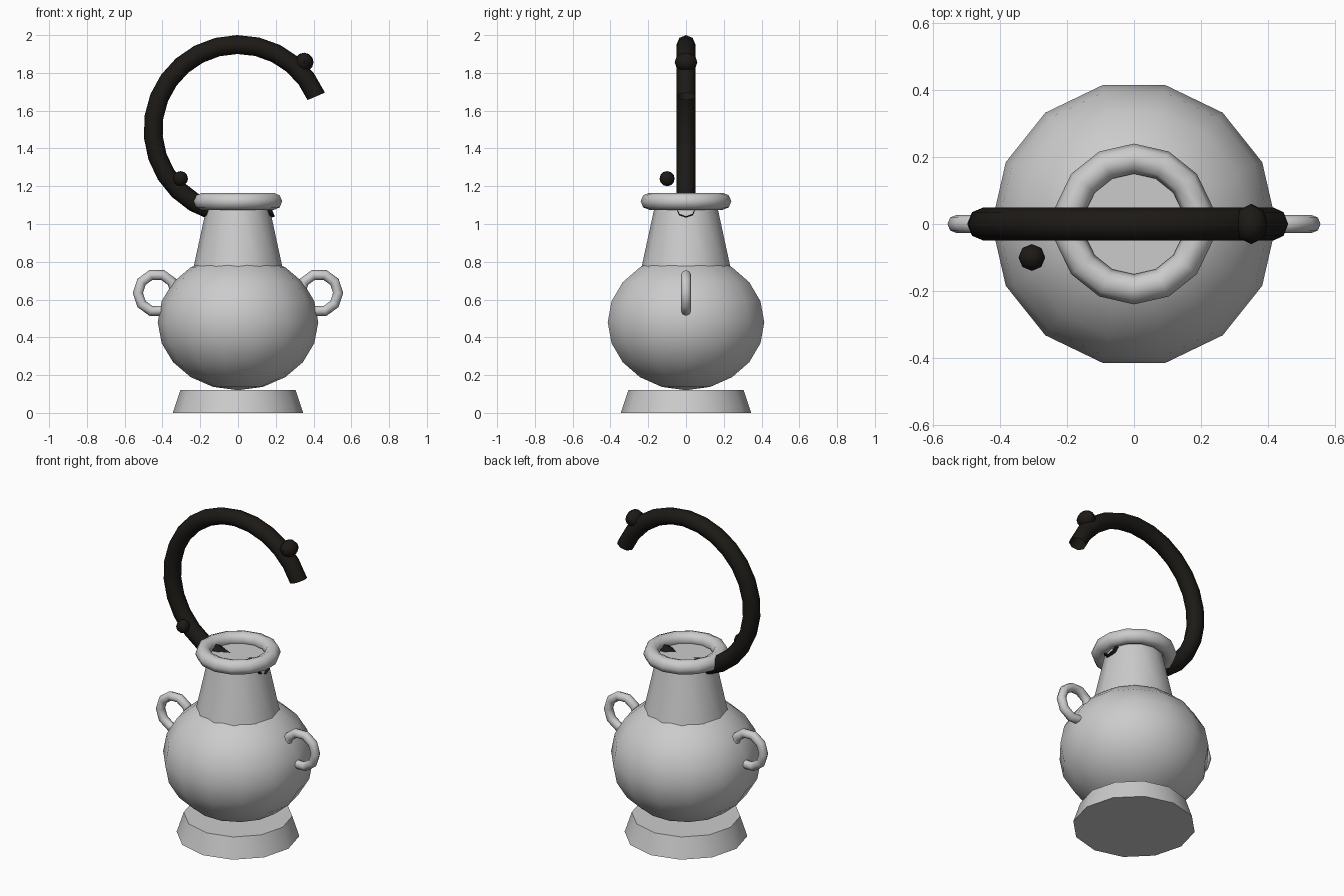
import bpy, bmesh
from math import radians, cos, sin, pi
from mathutils import Vector

if "Cube" in bpy.data.objects:
    bpy.data.objects.remove(bpy.data.objects["Cube"])

dark = bpy.data.materials.new("dark_metal")
dark.diffuse_color = (0.012, 0.010, 0.008, 1)
dark.use_nodes = True
dark.node_tree.nodes["Principled BSDF"].inputs["Base Color"].default_value = dark.diffuse_color


def finish(name, mat=None):
    ob = bpy.context.object
    ob.name = ob.data.name = name
    bpy.ops.object.shade_smooth_by_angle(angle=radians(50))
    if mat:
        ob.data.materials.append(mat)
    return ob


def frustum(name, r1, r2, z1, z2):
    bpy.ops.mesh.primitive_cone_add(vertices=12, radius1=r1, radius2=r2,
                                    depth=z2 - z1, location=(0, 0, (z1 + z2) / 2))
    finish(name)


def ball(name, loc, scale, segs, rings, mat=None):
    # turned so that a vertex column lies on the x axis
    bpy.ops.mesh.primitive_uv_sphere_add(segments=segs, ring_count=rings, radius=1)
    ob = bpy.context.object
    for v in ob.data.vertices:
        x, y, z = v.co
        v.co = (-y * scale[0], x * scale[1], z * scale[2])
    ob.location = loc
    finish(name, mat)


def ring(name, loc, rot, major, minor, segs):
    bpy.ops.mesh.primitive_torus_add(location=loc, rotation=rot, major_radius=major,
                                     minor_radius=minor, major_segments=segs, minor_segments=8)
    finish(name)


# Vessel: foot, belly, neck and rolled rim
frustum("base", 0.345, 0.305, 0, 0.122)
ball("body", (0, 0, 0.48), (0.425, 0.425, 0.36), 14, 10)
frustum("neck", 0.24, 0.163, 0.75, 1.105)
ring("rim", (0, 0, 1.12), (0, 0, pi / 2), 0.195, 0.045, 14)

# Side handles
for side, s in (("left", -1), ("right", 1)):
    ring(side + "_handle", (s * 0.43, 0, 0.635), (pi / 2, 0, 0 if s > 0 else pi),
         0.10, 0.027, 10)

# Hook: open-ended tube swept three quarters of a turn
START = radians(23)
centre = Vector((0, 0, 1.5))
bm = bmesh.new()
section = []
for i in range(8):
    a = i * pi / 4
    r = 0.45 + 0.05 * cos(a)
    section.append(bm.verts.new((r * cos(START), 0.05 * sin(a), 1.5 + r * sin(START))))
edges = [bm.edges.new((section[i], section[(i + 1) % 8])) for i in range(8)]
bmesh.ops.spin(bm, geom=section + edges, cent=centre, axis=(0, -1, 0),
               angle=1.5 * pi, steps=20)
bmesh.ops.recalc_face_normals(bm, faces=bm.faces)
mesh = bpy.data.meshes.new("hook")
bm.to_mesh(mesh)
bm.free()
hook = bpy.data.objects.new("hook", mesh)
bpy.context.collection.objects.link(hook)
bpy.ops.object.select_all(action='DESELECT')
hook.select_set(True)
bpy.context.view_layer.objects.active = hook
finish("hook", dark)

# Beads near the hook
ball("upper_bead", (0.35, 0, 1.857), (0.05, 0.06, 0.05), 8, 6, dark)
ball("lower_bead", (-0.305, -0.10, 1.24), (0.04, 0.04, 0.04), 8, 6, dark)
